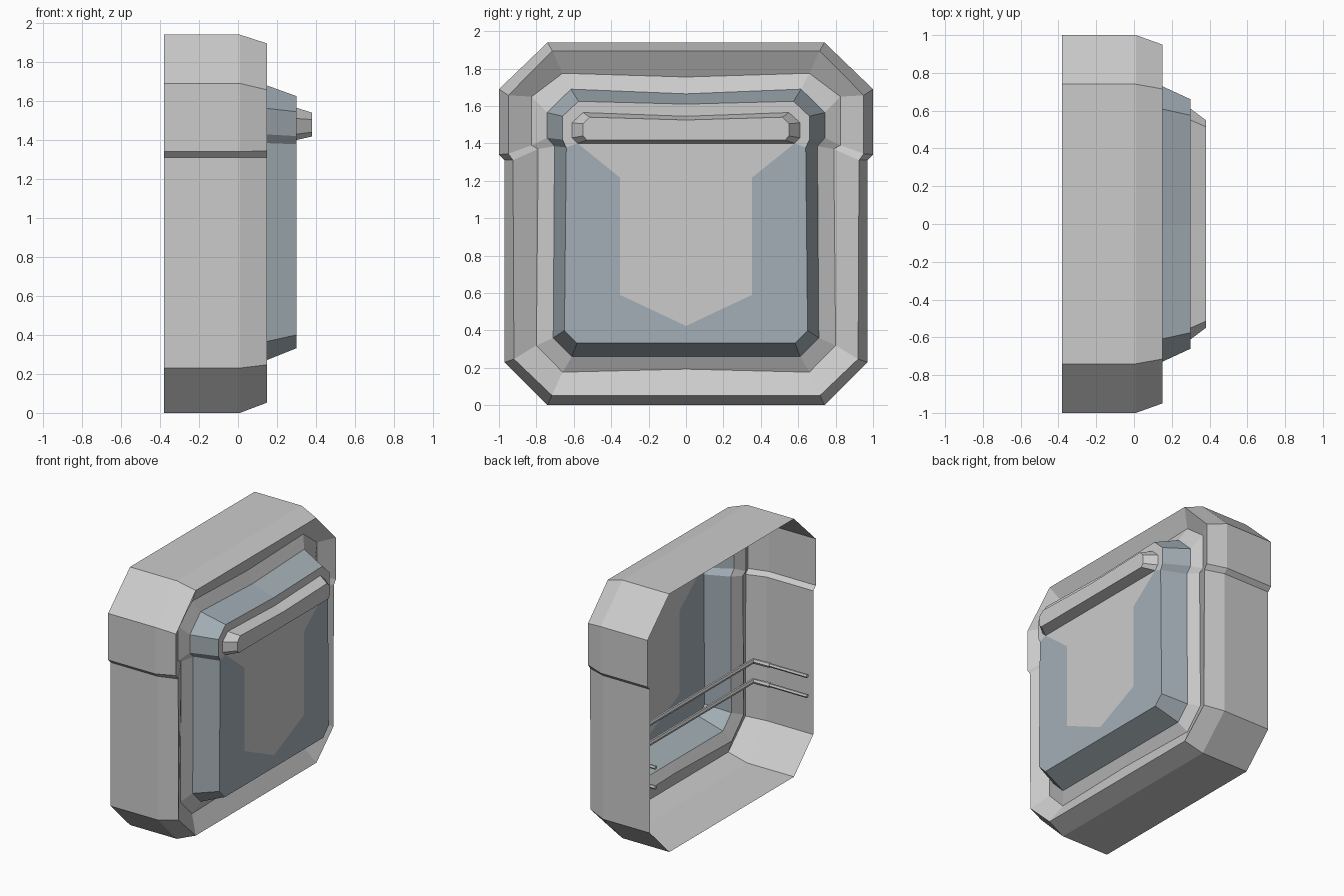
import bpy, bmesh

if "Cube" in bpy.data.objects:
    bpy.data.objects.remove(bpy.data.objects["Cube"])

blue = bpy.data.materials.new("blue_grey")
blue.diffuse_color = (0.37, 0.43, 0.47, 1)
blue.use_nodes = True
blue.node_tree.nodes["Principled BSDF"].inputs["Base Color"].default_value = blue.diffuse_color


def half_part(name, loops, faces=(), mat=None):
    """Bridge (x, [(y, z)...]) half loops, add flat faces, mirror across y = 0."""
    bm = bmesh.new()
    rings = [[bm.verts.new((x, y, z)) for y, z in pts] for x, pts in loops]
    for a, b in zip(rings, rings[1:]):
        for i in range(len(a) - 1):
            bm.faces.new((a[i], a[i + 1], b[i + 1], b[i]))
    for x, pts in faces:
        bm.faces.new([bm.verts.new((x, y, z)) for y, z in pts])
    bmesh.ops.remove_doubles(bm, verts=bm.verts[:], dist=0.0005)
    me = bpy.data.meshes.new(name)
    bm.to_mesh(me)
    bm.free()
    ob = bpy.data.objects.new(name, me)
    bpy.context.collection.objects.link(ob)
    m = ob.modifiers.new("mirror", 'MIRROR')
    m.use_axis = (False, True, False)
    if mat:
        me.materials.append(mat)
    return ob


def rod(name, pts, radius):
    cu = bpy.data.curves.new(name, 'CURVE')
    cu.dimensions = '3D'
    cu.bevel_depth = radius
    cu.bevel_resolution = 1
    cu.use_fill_caps = True
    s = cu.splines.new('POLY')
    s.points.add(len(pts) - 1)
    for p, co in zip(s.points, pts):
        p.co = (*co, 1)
    s.use_smooth = False
    ob = bpy.data.objects.new(name, cu)
    bpy.context.collection.objects.link(ob)


# Half outlines (y, z), bottom centre round to top centre
outer = [(0, 0), (.74, 0), (.97, .23), (.97, 1.31), (1, 1.34), (1, 1.69), (.74, 1.94), (0, 1.94)]
rim = [(0, .053), (.717, .053), (.92, .247), (.925, 1.31), (.95, 1.345), (.95, 1.657), (.715, 1.895), (0, 1.895)]
valley = [(0, .193), (.66, .177), (.80, .32), (.79, 1.37), (.825, 1.39), (.825, 1.65), (.66, 1.775), (0, 1.755)]
base = [(0, .26), (.61, .26), (.71, .36), (.703, 1.385), (.743, 1.43), (.743, 1.565), (.615, 1.69), (0, 1.665)]
front = [(0, .332), (.583, .332), (.65, .40), (.64, 1.378), (.66, 1.42), (.66, 1.545), (.575, 1.625), (0, 1.61)]

# Open-backed shell with sunken groove round the panel
half_part("shell", [(-.38, outer), (.01, outer), (.15, rim), (.08, valley), (.12, base)])

# Raised panel: coloured sides and lower border, grey centre
inset = [(0, .424), (.353, .59), (.353, 1.217), (.58, 1.40)]
half_part("panel_border", [(.12, base), (.30, front)],
          [(.30, front[:4] + inset[::-1])], blue)
half_part("panel_centre", [], [(.30, inset + front[3:])])

# Handle bar across the top of the panel
grip_base = [(0, 1.40), (.58, 1.40), (.61, 1.43), (.61, 1.51), (.55, 1.565), (0, 1.545)]
grip_top = [(0, 1.418), (.53, 1.418), (.55, 1.44), (.55, 1.505), (.515, 1.54), (0, 1.525)]
half_part("handle", [(.30, grip_base), (.38, grip_top)], [(.38, grip_top)])

# Two bent rods inside the shell with thinner end arms
for n, z in enumerate((.545, .695)):
    rod(f"rod_{n}", [(-.07, -.9, z), (.065, -.89, z), (.065, .89, z), (-.07, .9, z)], .019)
    for side in (-1, 1):
        rod(f"rod_arm_{n}_{side}", [(-.06, side * .9, z), (-.38, side * .9, z)], .014)
